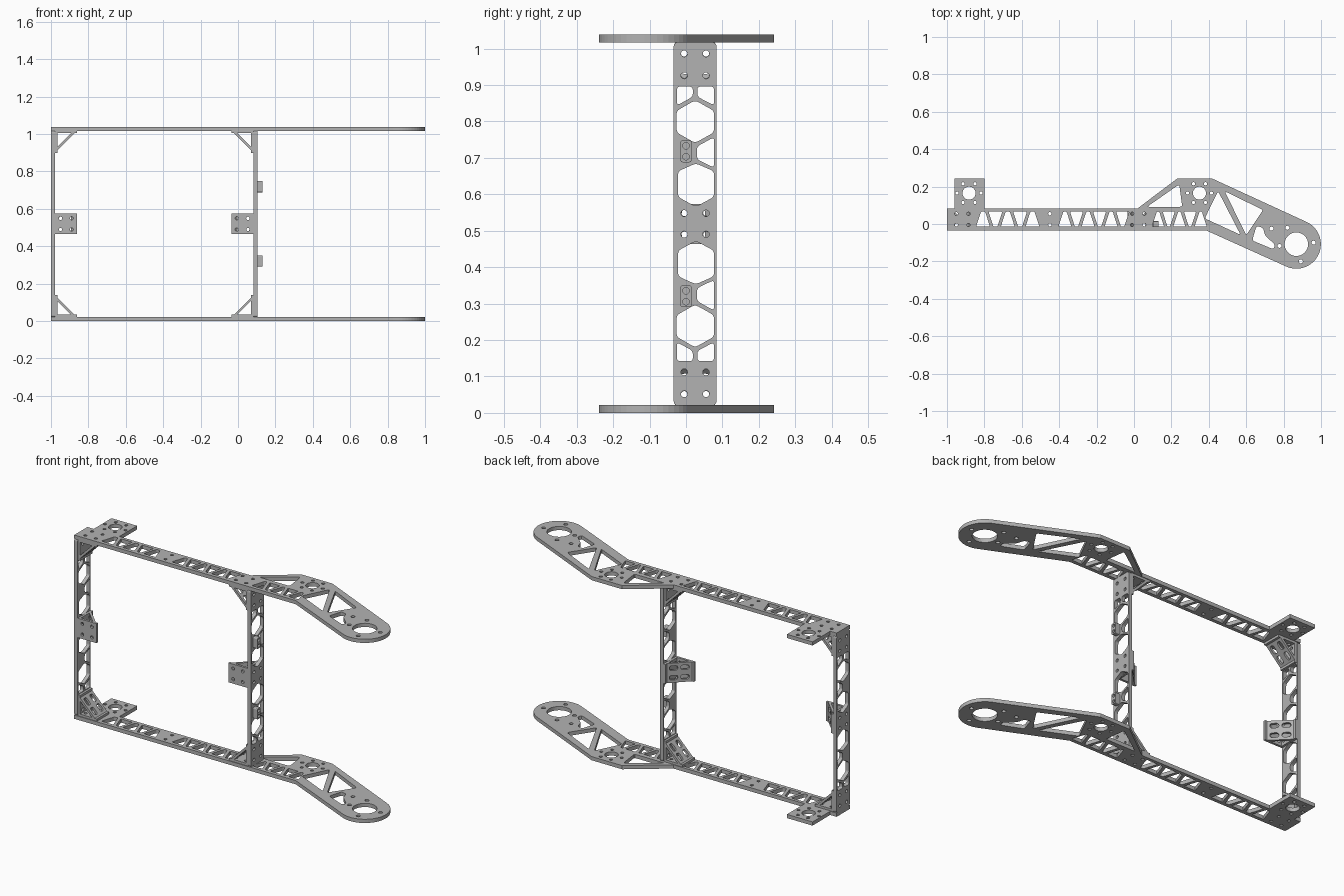
import bpy, bmesh, math
from mathutils import Vector, Matrix

cube = bpy.data.objects.get("Cube")
if cube:
    bpy.data.objects.remove(cube, do_unlink=True)

grey = bpy.data.materials.new("satin_grey")
grey.use_nodes = True
grey.diffuse_color = (0.45, 0.45, 0.45, 1)
grey.node_tree.nodes["Principled BSDF"].inputs["Base Color"].default_value = (0.45, 0.45, 0.45, 1)

X, Y, Z = Vector((1, 0, 0)), Vector((0, 1, 0)), Vector((0, 0, 1))
T = 0.021          # main plate thickness
TOP = 1.038        # overall height
BAR = (-0.034, 0.084)
MID_Y = sum(BAR) / 2


def rounded(points, r):
    """Polygon with softened corners."""
    pts, out = [Vector(p) for p in points], []
    for i, p in enumerate(pts):
        a, b = pts[i - 1] - p, pts[(i + 1) % len(pts)] - p
        a = p + a.normalized() * min(r, a.length * 0.4)
        b = p + b.normalized() * min(r, b.length * 0.4)
        for k in range(4):
            s = k / 3
            out.append(a * (1 - s) ** 2 + p * 2 * s * (1 - s) + b * s * s)
    return out


def circle(x, y, r, n=16):
    return [(x + r * math.cos(i * math.tau / n), y + r * math.sin(i * math.tau / n)) for i in range(n)]


def rect(x0, y0, x1, y1):
    return [(x0, y0), (x1, y0), (x1, y1), (x0, y1)]


def plate(name, outline, holes, origin, u, v, n, t):
    """Flat plate with cutouts, drawn in the u-v plane and thickened along n."""
    cu = bpy.data.curves.new(name, "CURVE")
    cu.dimensions, cu.fill_mode, cu.extrude = "2D", "BOTH", t / 2
    for loop in [outline] + holes:
        sp = cu.splines.new("POLY")
        sp.points.add(len(loop) - 1)
        for pt, co in zip(sp.points, loop):
            pt.co = (co[0], co[1], 0, 1)
        sp.use_cyclic_u = True
    tmp = bpy.data.objects.new(name + "_curve", cu)
    bpy.context.collection.objects.link(tmp)
    dg = bpy.context.evaluated_depsgraph_get()
    me = bpy.data.meshes.new_from_object(tmp.evaluated_get(dg))
    bpy.data.objects.remove(tmp, do_unlink=True)
    bpy.data.curves.remove(cu)

    m = Matrix((u, v, n)).transposed().to_4x4()
    m.translation = Vector(origin) + n * t / 2
    me.transform(m)
    bm = bmesh.new()
    bm.from_mesh(me)
    bmesh.ops.remove_doubles(bm, verts=bm.verts, dist=1e-5)
    bmesh.ops.recalc_face_normals(bm, faces=bm.faces)
    for f in bm.faces:
        f.smooth = False
    bm.to_mesh(me)
    bm.free()
    me.name = name
    me.materials.clear()
    me.materials.append(grey)
    ob = bpy.data.objects.new(name, me)
    bpy.context.collection.objects.link(ob)
    return ob


def truss(x0, x1, cells):
    """Row of alternating trapezoid cutouts along the bar."""
    lo, hi, step = BAR[0] + 0.02, BAR[1] - 0.018, (x1 - x0) / cells
    out = []
    for i in range(cells):
        c, s = x0 + step * (i + 0.5), 0.013 if i % 2 else -0.013
        w = step / 2 - 0.009
        out.append(rounded([(c - w + s, lo), (c + w - s, lo), (c + w + s, hi), (c - w - s, hi)], 0.006))
    return out


def motor_mount(x, y):
    """Bearing hole with a ring of six screw holes."""
    ring = [circle(x + 0.064 * math.cos(a), y + 0.058 * math.sin(a), 0.009, 10)
            for a in [math.radians(k * 60) for k in range(6)]]
    return [circle(x, y, 0.035, 24)] + ring


# Arm plates: straight truss bar, rear tab and swept rounded end
end = Vector((0.868, -0.108))
R = 0.131
arc = [(end.x + R * math.cos(a), end.y + R * math.sin(a))
       for a in [math.radians(-115 + 180 * i / 24) for i in range(25)]]
arm_outline = ([(-1, BAR[0]), (0.385, BAR[0])] + arc +
               [(0.42, 0.242), (0.23, 0.242), (0.02, BAR[1]), (-0.80, BAR[1]), (-0.80, 0.242),
                (-0.96, 0.242), (-0.96, BAR[1]), (-1, BAR[1])])
arm_holes = truss(-0.84, -0.51, 5) + truss(-0.40, -0.03, 6) + truss(0.10, 0.385, 5)
arm_holes += motor_mount(-0.882, 0.165) + motor_mount(0.35, 0.165)
arm_holes += [circle(x, y, 0.009, 10) for x in (-0.95, -0.885, -0.45, -0.01, 0.055) for y in (-0.005, 0.055)]
arm_holes.append(circle(end.x, end.y, 0.063, 32))
arm_holes += [circle(x, y, 0.011, 12) for x, y in
              ((0.735, -0.025), (0.82, -0.02), (0.96, -0.10), (0.892, -0.2), (0.778, -0.117))]
arm_holes += [rounded(p, 0.012) for p in (
    [(0.242, 0.212), (0.258, 0.092), (0.07, 0.092)],
    [(0.45, 0.175), (0.378, 0.03), (0.57, -0.058)],
    [(0.485, 0.175), (0.69, 0.075), (0.60, -0.06)],
    [(0.655, -0.01), (0.69, -0.02), (0.70, -0.06), (0.755, -0.112), (0.745, -0.135), (0.632, -0.088)])]
for name, z in (("lower_arm", 0), ("upper_arm", TOP - T)):
    plate(name, arm_outline, arm_holes, (0, 0, z), X, Y, Z, T)

# Upright posts: honeycomb cutouts, mirrored about mid height
half = [
    [(-0.025, 0.142), (0.019, 0.142), (0.019, 0.17), (-0.025, 0.194)],
    [(0.031, 0.142), (0.077, 0.142), (0.077, 0.194), (0.031, 0.17)],
    [(-0.026, 0.209), (0.025, 0.18), (0.077, 0.209), (0.077, 0.268), (0.025, 0.297), (-0.026, 0.268)],
    [(0.03, 0.307), (0.077, 0.281), (0.077, 0.365), (0.03, 0.342)],
    [(-0.022, 0.375), (0.027, 0.353), (0.077, 0.375), (0.077, 0.445), (0.027, 0.472), (-0.022, 0.445)]]
post_holes = [rounded(p, 0.01) for p in half]
post_holes += [rounded([(y, TOP - z) for y, z in p], 0.01) for p in half]
screw_z = [0.052, 0.112, 0.49]
post_holes += [circle(y, z, 0.009, 12) for y in (-0.005, 0.055)
               for s in screw_z for z in (s, TOP - s)]
post_outline = rounded(rect(BAR[0], T, BAR[1], TOP - T), 0.012)
plate("right_post", post_outline, post_holes, (-1, 0, 0), Y, Z, X, T)
plate("left_post", post_outline, post_holes, (0.083, 0, 0), Y, Z, X, T)


def bracket(name, origin, u, v, w):
    """Hollow triangular angle bracket: two screwed legs and a slotted brace."""
    s, h, t = 0.118, 0.055, 0.013
    o = Vector(origin)
    screws = [circle(a, b, 0.009, 12) for a in (0.03, 0.09) for b in (-0.03, 0.03)]
    leg = rect(0, -h, s, h)
    plate(name + "_leg_a", leg, screws, o, u, w, v, t)
    plate(name + "_leg_b", leg, screws, o, v, w, u, t)
    length = s * math.sqrt(2)
    slots = [rounded(rect(a - 0.022, b - 0.013, a + 0.022, b + 0.013), 0.014)
             for a in (length * 0.32, length * 0.68) for b in (-0.027, 0.027)]
    plate(name + "_brace", rect(t, -h, length - t, h), slots, o + v * s,
          (u - v).normalized(), w, -(u + v).normalized(), t)


# Corner and mid-height brackets on the inner faces of both posts
for side, x, u in (("right", -1 + T, X), ("left", 0.083, -X)):
    bracket(side + "_lower_bracket", (x, MID_Y, T), u, Z, Y)
    bracket(side + "_upper_bracket", (x, MID_Y, TOP - T), u, -Z, Y)
    bracket(side + "_mid_bracket", (x, BAR[0], TOP / 2), u, Y, Z)

# Small two-hole spacer blocks on the outer face of the left post
for name, z in (("lower_spacer", 0.32), ("upper_spacer", TOP - 0.32)):
    plate(name, rounded(rect(-0.015, z - 0.03, 0.015, z + 0.03), 0.006),
          [circle(0, z + d, 0.009, 12) for d in (-0.015, 0.015)],
          (0.104, 0, 0), Y, Z, X, 0.027)
